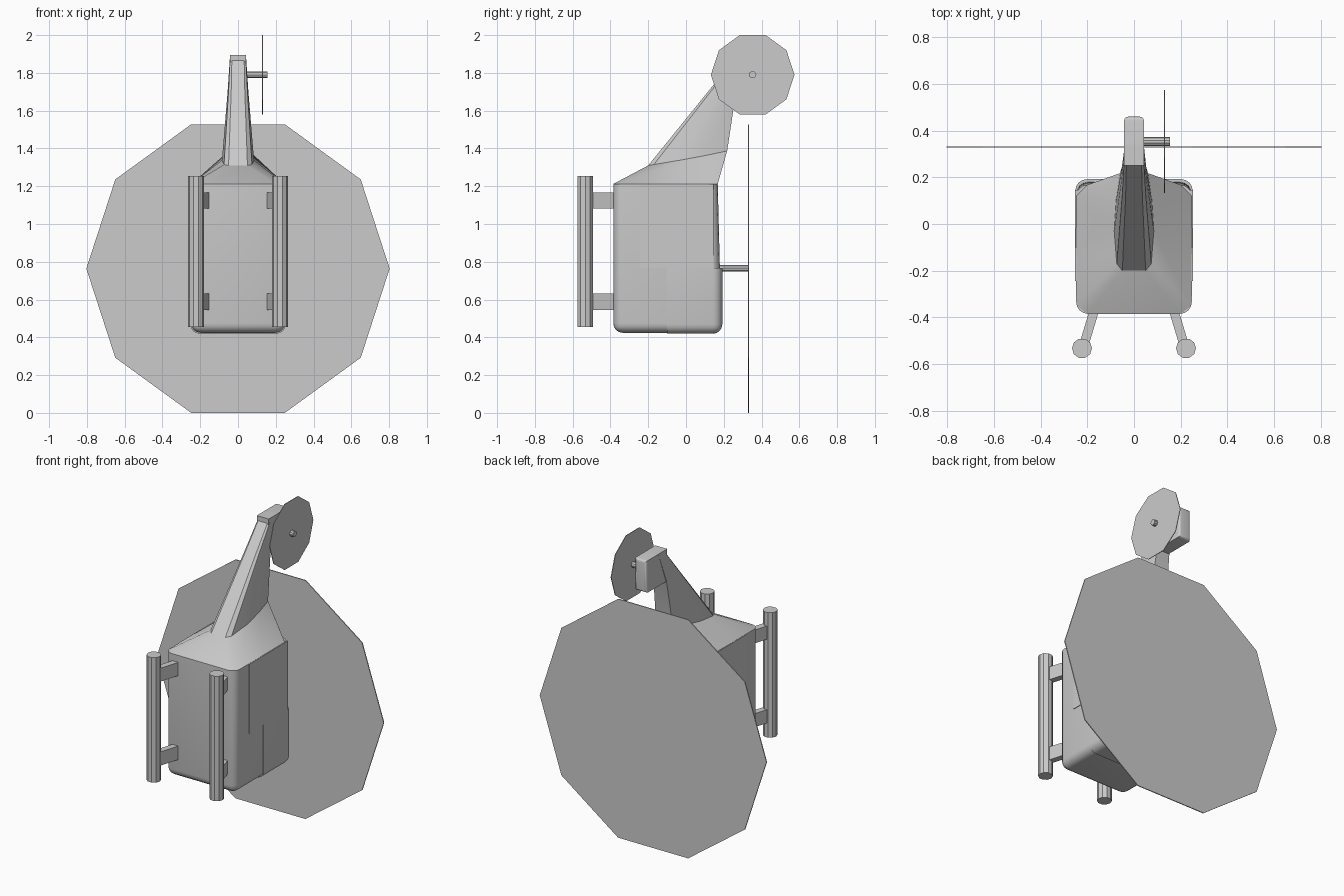
import bpy, bmesh, math
from mathutils import Vector

if "Cube" in bpy.data.objects:
    bpy.data.objects.remove(bpy.data.objects["Cube"])

grey = bpy.data.materials.new("plain_grey")
grey.diffuse_color = (0.6, 0.6, 0.6, 1)
grey.use_nodes = True
grey.node_tree.nodes["Principled BSDF"].inputs["Base Color"].default_value = grey.diffuse_color


def finish(name, bm):
    bmesh.ops.recalc_face_normals(bm, faces=bm.faces[:])
    me = bpy.data.meshes.new(name)
    bm.to_mesh(me)
    bm.free()
    me.materials.append(grey)
    ob = bpy.data.objects.new(name, me)
    bpy.context.collection.objects.link(ob)
    bpy.ops.object.select_all(action='DESELECT')
    ob.select_set(True)
    bpy.context.view_layer.objects.active = ob
    bpy.ops.object.shade_smooth_by_angle(angle=math.radians(30))
    return ob


def loft(name, rings):
    """Skin a list of closed rings and cap both ends."""
    bm = bmesh.new()
    vs = [[bm.verts.new(p) for p in r] for r in rings]
    n = len(rings[0])
    for a, b in zip(vs, vs[1:]):
        for i in range(n):
            j = (i + 1) % n
            bm.faces.new((a[i], a[j], b[j], b[i]))
    bm.faces.new(vs[0])
    bm.faces.new(vs[-1])
    return finish(name, bm)


def prism(name, sides, radius, start, axis, length):
    """Regular prism from start along axis 0, 1 or 2."""
    u, v = [(1, 2), (0, 2), (0, 1)][axis]
    rings = []
    for d in (0, length):
        ring = []
        for k in range(sides):
            a = 2 * math.pi * k / sides
            p = Vector(start)
            p[axis] += d
            p[u] += radius * math.cos(a)
            p[v] += radius * math.sin(a)
            ring.append(p)
        rings.append(ring)
    return loft(name, rings)


def box(name, lo, hi, bevel=0, keep=lambda m: True, shape=None):
    """Box between two corners; edges whose midpoint passes keep are rounded."""
    bm = bmesh.new()
    bmesh.ops.create_cube(bm, size=1)
    for v in bm.verts:
        v.co = [lo[i] if v.co[i] < 0 else hi[i] for i in range(3)]
        if shape:
            shape(v.co)
    if bevel:
        edges = [e for e in bm.edges if keep((e.verts[0].co + e.verts[1].co) / 2)]
        bmesh.ops.bevel(bm, geom=edges, offset=bevel, segments=4, profile=0.5,
                        affect='EDGES', clamp_overlap=True)
    return finish(name, bm)


def lean(co):
    # the roof slopes inward toward the tail
    if co.z > 1 and co.y > 0:
        co.y -= 0.02


# cabin, with a rounded nose
box("cabin", (-0.248, -0.385, 0.424), (0.248, 0.188, 1.212), 0.05,
    lambda m: m.z < 1.15, lean)

# canopy panels standing just proud of the cabin
box("nose_canopy", (-0.252, -0.10, 0.419), (0.252, 0.192, 0.768), 0.05,
    lambda m: m.y > -0.09 and m.z < 0.75 and (m.y > 0.18 or m.z < 0.43))
box("door_panels", (-0.252, -0.245, 0.768), (0.252, 0.145, 1.211))


def ring(half):
    """Mirror a half section, listed front to back, into a full ring."""
    return [Vector(p) for p in half] + [Vector((-x, y, z)) for x, y, z in reversed(half)]


# fairing between cabin and tail boom
base = [(0.20, -0.385, 1.212), (0.245, -0.35, 1.212), (0.248, -0.1, 1.212),
        (0.247, 0.12, 1.212), (0.20, 0.168, 1.212)]
collar = [(0.05, -0.20, 1.31), (0.074, -0.17, 1.315), (0.085, -0.03, 1.338),
          (0.077, 0.10, 1.362), (0.06, 0.218, 1.387)]
loft("tail_fairing", [ring(base), ring(collar)])

# tapering tail boom
neck = [(0.036, 0.116, 1.70), (0.05, 0.13, 1.70), (0.055, 0.18, 1.70),
        (0.054, 0.23, 1.70), (0.046, 0.265, 1.70)]
tip = [(0.032, 0.275, 1.895), (0.041, 0.283, 1.895), (0.042, 0.30, 1.895),
       (0.042, 0.32, 1.895), (0.042, 0.34, 1.895)]
loft("tail_boom", [ring(collar), ring(neck), ring(tip)])

# fin block at the boom tip
box("tail_fin", (-0.042, 0.25, 1.69), (0.042, 0.46, 1.895), 0.016,
    lambda m: m.y > 0.4)

# rotors and their shafts
prism("main_rotor", 10, 0.803, (0, 0.327, 0.764), 1, 0.006)
prism("main_mast", 10, 0.019, (0, 0.16, 0.766), 1, 0.172)
prism("tail_rotor", 10, 0.221, (0.128, 0.353, 1.79), 0, 0.004)
prism("tail_shaft", 10, 0.019, (0.03, 0.353, 1.79), 0, 0.125)

# landing skids and struts on each side
for side, s in (("right", 1), ("left", -1)):
    prism(side + "_skid", 10, 0.043, (s * 0.223, -0.533, 0.455), 2, 0.8)
    for place, z0, z1 in (("front", 0.545, 0.632), ("rear", 1.082, 1.168)):
        foot = [(0.196, -0.525), (0.234, -0.513), (0.188, -0.36), (0.150, -0.372)]
        loft(f"{side}_{place}_strut",
             [[Vector((s * x, y, z)) for x, y in foot] for z in (z0, z1)])
